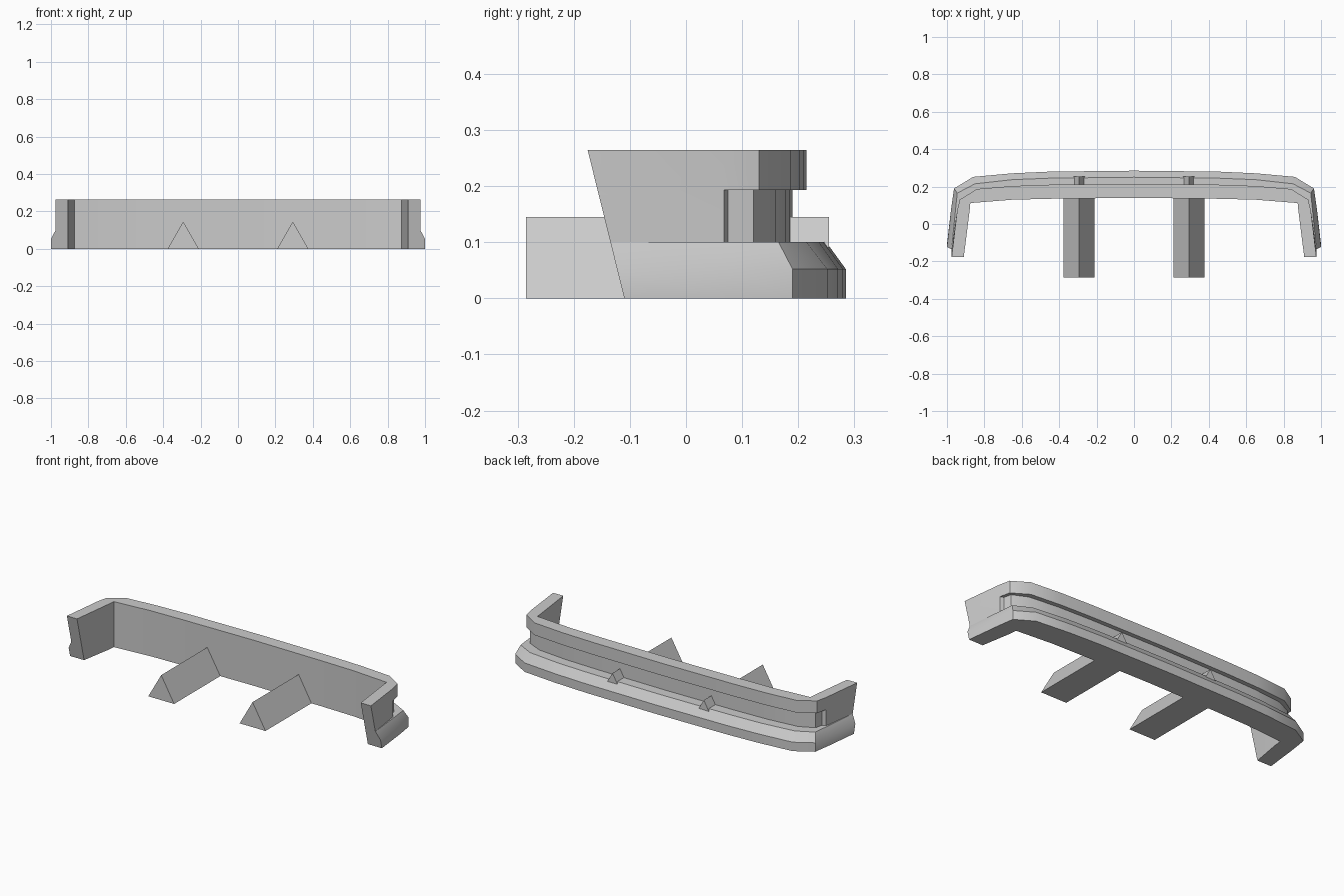
import bpy, bmesh, math

cube = bpy.data.objects.get("Cube")
if cube:
    bpy.data.objects.remove(cube, do_unlink=True)

grey = bpy.data.materials.new("plain_grey")
grey.use_nodes = True
COLOUR = (0.6, 0.6, 0.6, 1)
grey.diffuse_color = COLOUR
grey.node_tree.nodes["Principled BSDF"].inputs["Base Color"].default_value = COLOUR

LIP, LEDGE, BAND, TOP = 0.052, 0.10, 0.193, 0.264


def make_object(name, bm):
    bmesh.ops.remove_doubles(bm, verts=bm.verts, dist=0.0002)
    bmesh.ops.dissolve_degenerate(bm, edges=bm.edges, dist=0.0001)
    bmesh.ops.recalc_face_normals(bm, faces=bm.faces)
    mesh = bpy.data.meshes.new(name)
    bm.to_mesh(mesh)
    bm.free()
    mesh.materials.append(grey)
    obj = bpy.data.objects.new(name, mesh)
    bpy.context.collection.objects.link(obj)
    return obj


# Plan positions from the middle to the tip: inner wall, lip, ledge, groove, band
stations = [
    ((0, .140), (0, .285), (0, .250), (0, .190), (0, .215)),
    ((.44, .135), (.45, .280), (.45, .245), (.44, .185), (.45, .210)),
    ((.65, .130), (.65, .271), (.65, .237), (.65, .178), (.65, .203)),
    ((.80, .118), (.86, .252), (.85, .215), (.83, .160), (.84, .187)),
    ((.875, .112), (.962, .190), (.945, .165), (.915, .120), (.932, .130)),
    ((.879, .07), (.978, .08), (.954, .08), (.925, .075), (.946, .068)),
    ((.879, .07), (.978, .08), (.954, .08), (.946, .068), (.946, .068)),
    ((.91, -.11), (1.0, -.11), (.975, -.11), (.975, -.11), (.975, -.11)),
]


def ring(bm, station, tip):
    inner, lip, ledge, groove, band = station
    profile = [(inner, 0), (lip, 0), (lip, LIP), (ledge, LEDGE), (groove, LEDGE),
               (groove, BAND), (band, BAND), (band, TOP), (inner, TOP)]
    # the tip leans forward as it rises
    return [bm.verts.new((x, y - (0.247 * z if tip else 0), z)) for (x, y), z in profile]


# Bumper bar: half swept along the plan, then mirrored
bm = bmesh.new()
rings = [ring(bm, s, i == len(stations) - 1) for i, s in enumerate(stations)]
for a, b in zip(rings, rings[1:]):
    for i in range(len(a)):
        j = (i + 1) % len(a)
        bm.faces.new((a[i], b[i], b[j], a[j]))
bm.faces.new(rings[-1])
bar = make_object("bumper_bar", bm)
mirror = bar.modifiers.new("mirror", 'MIRROR')
mirror.use_clip = True
bpy.context.view_layer.objects.active = bar
bar.select_set(True)
bpy.ops.object.modifier_apply(modifier="mirror")
bpy.ops.object.shade_smooth_by_angle(angle=math.radians(28))
bar.select_set(False)

# Triangular mounting rails running through the bar
for side, name in ((1, "left_mounting_rail"), (-1, "right_mounting_rail")):
    bm = bmesh.new()
    cx = 0.293 * side
    base = bm.faces.new([bm.verts.new((cx + dx, -0.285, z))
                         for dx, z in ((-0.083, 0), (0.083, 0), (0, 0.145))])
    out = bmesh.ops.extrude_face_region(bm, geom=[base], use_keep_orig=True)
    moved = [v for v in out["geom"] if isinstance(v, bmesh.types.BMVert)]
    bmesh.ops.translate(bm, verts=moved, vec=(0, 0.54, 0))
    make_object(name, bm)
